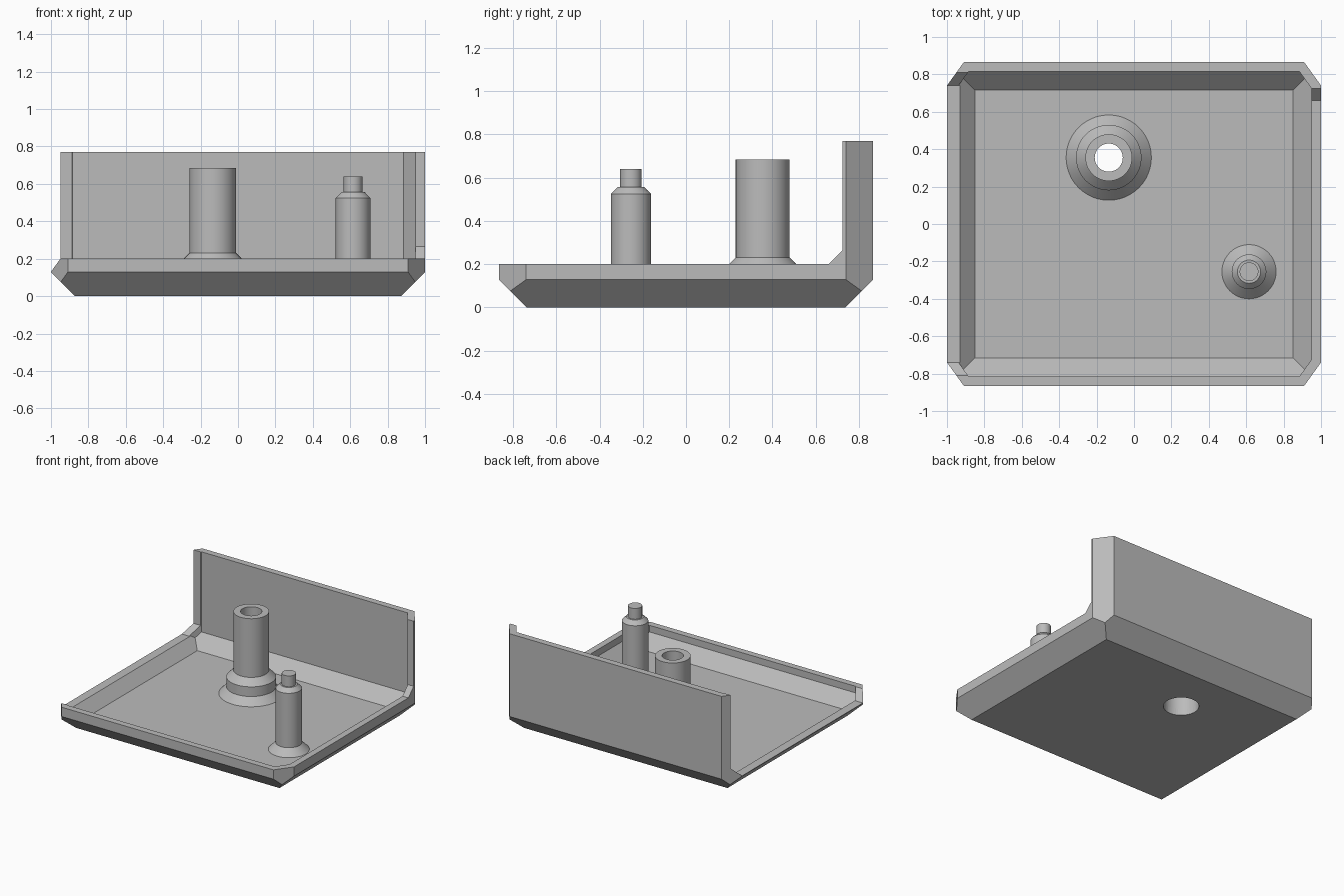
import bpy, bmesh, math
from mathutils import Vector

if "Cube" in bpy.data.objects:
    bpy.data.objects.remove(bpy.data.objects["Cube"])

grey = bpy.data.materials.new("light_grey")
grey.diffuse_color = (0.5, 0.5, 0.5, 1)
grey.use_nodes = True
grey.node_tree.nodes["Principled BSDF"].inputs["Base Color"].default_value = grey.diffuse_color

WALL = 0.05
SEGS = 48


def make(name, bm):
    bmesh.ops.recalc_face_normals(bm, faces=bm.faces[:])
    me = bpy.data.meshes.new(name)
    bm.to_mesh(me)
    bm.free()
    me.materials.append(grey)
    ob = bpy.data.objects.new(name, me)
    bpy.context.collection.objects.link(ob)
    return ob


def block(name, t, top):
    """Box with chamfered corners and bottom edges, every side moved in by t."""
    bm = bmesh.new()
    bmesh.ops.create_cube(bm, size=1)
    for v in bm.verts:
        v.co = (v.co.x * 2 * (1 - t), v.co.y * 2 * (0.865 - t),
                top if v.co.z > 0 else t)
    cuts = []
    for s in (-1, 1):
        cuts.append((Vector((s, 0, 0.128)), Vector((s, 0, -1))))
        cuts.append((Vector((0, s * 0.865, 0.128)), Vector((0, s, -1))))
        for q in (-1, 1):
            cuts.append((Vector((s, q * 0.74, 0)), Vector((s * 0.125, q * 0.09, 0))))
    for co, no in cuts:
        no.normalize()
        bmesh.ops.bisect_plane(bm, geom=bm.verts[:] + bm.edges[:] + bm.faces[:],
                               plane_co=co - no * t, plane_no=no, clear_outer=True)
        bmesh.ops.holes_fill(bm, edges=bm.edges[:], sides=0)
    return make(name, bm)


def prism(name, profile, x0, x1):
    """Side profile (y, z) extruded along x."""
    bm = bmesh.new()
    f = bm.faces.new([bm.verts.new((x0, y, z)) for y, z in profile])
    r = bmesh.ops.extrude_face_region(bm, geom=[f])
    for v in r["geom"]:
        if isinstance(v, bmesh.types.BMVert):
            v.co.x = x1
    return make(name, bm)


def lathe(name, x, y, profile):
    """Closed (radius, z) profile turned about a vertical axis."""
    bm = bmesh.new()
    rings = []
    for i in range(SEGS):
        a = 2 * math.pi * i / SEGS
        rings.append([bm.verts.new((x + r * math.cos(a), y + r * math.sin(a), z))
                      for r, z in profile])
    n = len(profile)
    for i in range(SEGS):
        a, b = rings[i], rings[(i + 1) % SEGS]
        for j in range(n):
            k = (j + 1) % n
            if profile[j][0] == 0 and profile[k][0] == 0:
                continue
            bm.faces.new((a[j], b[j], b[k], a[k]))
    bmesh.ops.remove_doubles(bm, verts=bm.verts[:], dist=1e-5)
    return make(name, bm)


def select(ob):
    bpy.ops.object.select_all(action='DESELECT')
    ob.select_set(True)
    bpy.context.view_layer.objects.active = ob


def cut(ob, cutter):
    m = ob.modifiers.new("cut", 'BOOLEAN')
    m.operation = 'DIFFERENCE'
    m.solver = 'EXACT'
    m.object = cutter
    select(ob)
    bpy.ops.object.modifier_apply(modifier=m.name)
    bpy.data.objects.remove(cutter)


# Tray shell with the tall back wall
tray = block("tray", 0, 0.77)
cut(tray, block("cavity_cutter", WALL, 1.0))
# Right and front rim, with ramp up to the back wall
cut(tray, prism("right_cutter", [(-1.2, 1.2), (-1.2, 0.2), (0.66, 0.2),
                                 (0.725, 0.265), (0.725, 1.2)], -0.5, 1.2))
# Lower left rim, with ramps at both ends
cut(tray, prism("left_cutter", [(-1.2, 1.2), (-1.2, 0.2), (-0.81, 0.2), (-0.74, 0.13),
                                (0.74, 0.13), (0.81, 0.2), (0.81, 1.2)], -1.2, -0.4))

# Screw hole through the floor
BX, BY = -0.135, 0.355
cut(tray, lathe("hole_cutter", BX, BY, [(0, -0.1), (0.125, -0.1), (0.125, 0.1), (0, 0.1)]))

# Hollow screw boss with stepped foot
boss = lathe("screw_boss", BX, BY, [
    (0.125, WALL), (0.228, WALL), (0.175, 0.105), (0.175, 0.18), (0.125, 0.23),
    (0.125, 0.685), (0.075, 0.685), (0.075, 0.21), (0.125, 0.16)])

# Solid locating peg
peg = lathe("locating_peg", 0.615, -0.255, [
    (0, WALL), (0.145, WALL), (0.0925, 0.103), (0.0925, 0.525), (0.062, 0.556),
    (0.05, 0.556), (0.05, 0.64), (0, 0.64)])

for ob in (boss, peg):
    select(ob)
    bpy.ops.object.shade_smooth_by_angle(angle=math.radians(30))
